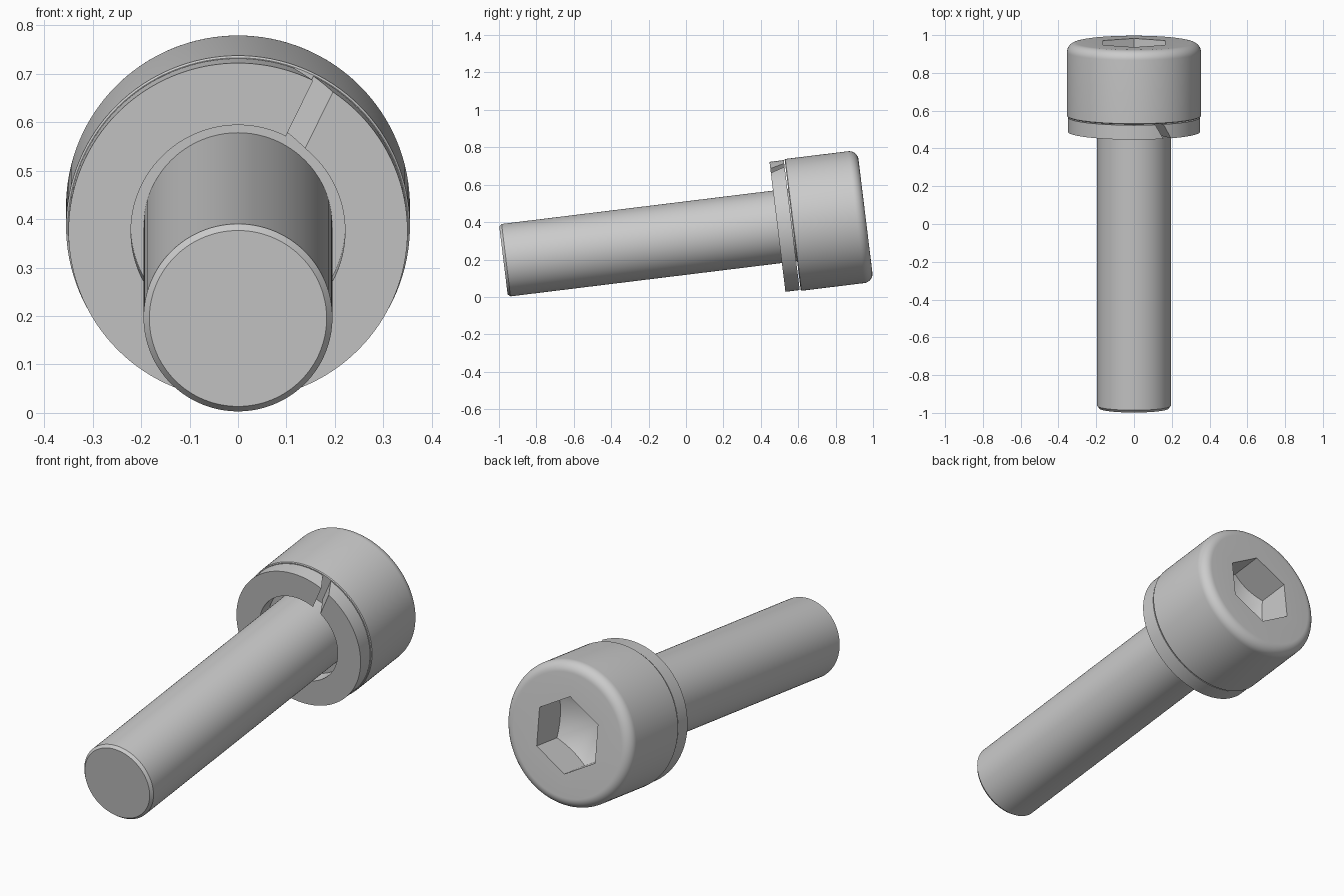
import bpy, bmesh, math
from mathutils import Matrix, Vector

if "Cube" in bpy.data.objects:
    bpy.data.objects.remove(bpy.data.objects["Cube"])

TILT = Matrix.Translation((0, -0.976, 0.195)) @ Matrix.Rotation(math.radians(7), 4, 'X')


def add_object(name, bm):
    bmesh.ops.remove_doubles(bm, verts=bm.verts, dist=1e-5)
    bmesh.ops.recalc_face_normals(bm, faces=bm.faces)
    mesh = bpy.data.meshes.new(name)
    bm.to_mesh(mesh)
    bm.free()
    ob = bpy.data.objects.new(name, mesh)
    bpy.context.collection.objects.link(ob)
    ob.matrix_world = TILT
    return ob


def lathe(name, profile, steps=128, closed=False):
    """Spin (radius, distance along axis) points about the local y axis."""
    bm = bmesh.new()
    vs = [bm.verts.new((r, s, 0)) for r, s in profile]
    edges = [bm.edges.new(p) for p in zip(vs, vs[1:])]
    if closed:
        edges.append(bm.edges.new((vs[-1], vs[0])))
    bmesh.ops.spin(bm, geom=vs + edges, cent=(0, 0, 0), axis=(0, 1, 0),
                   angle=2 * math.pi, steps=steps, use_merge=True)
    return add_object(name, bm)


def prism(name, base, offset):
    bm = bmesh.new()
    face = bm.faces.new([bm.verts.new(p) for p in base])
    new = bmesh.ops.extrude_face_region(bm, geom=[face], use_keep_orig=True)
    bmesh.ops.translate(bm, vec=offset,
                        verts=[g for g in new['geom'] if isinstance(g, bmesh.types.BMVert)])
    return add_object(name, bm)


def boolean(ob, cutter, operation='DIFFERENCE'):
    cutter.hide_render = True
    cutter.hide_viewport = False
    cutter.display_type = 'WIRE'
    mod = ob.modifiers.new(operation.lower(), 'BOOLEAN')
    mod.object, mod.operation, mod.solver = cutter, operation, 'EXACT'
    bpy.context.view_layer.objects.active = ob
    bpy.ops.object.modifier_apply(modifier=mod.name)
    bpy.data.objects.remove(cutter)


def smooth(ob):
    bpy.ops.object.select_all(action='DESELECT')
    ob.select_set(True)
    bpy.context.view_layer.objects.active = ob
    bpy.ops.object.shade_smooth_by_angle(angle=math.radians(25))


# Bolt: chamfered shaft and head with a rounded rim
END, HEAD, R, FILLET = 1.95, 1.558, 0.355, 0.05
rim = [(R - FILLET + FILLET * math.cos(a), END - FILLET + FILLET * math.sin(a))
       for a in (math.radians(9 * i) for i in range(11))]
bolt = lathe("socket_bolt", [(0, 0), (0.183, 0), (0.195, 0.014), (0.195, HEAD),
                             (R - 0.004, HEAD), (R, HEAD + 0.004)] + rim + [(0, END)])

# Hex socket with a drilled cone floor
corner = 0.165 / math.cos(math.pi / 6)
hexagon = [(corner * math.sin(i * math.pi / 3), END + 0.1, corner * math.cos(i * math.pi / 3))
           for i in range(6)]
socket = prism("socket_cutter", hexagon, Vector((0, -0.5, 0)))
drill = lathe("drill_cutter", [(0, END - 0.275), (0.2, END - 0.16), (0.2, END + 0.2), (0, END + 0.2)], 96)
boolean(socket, drill, 'INTERSECT')
boolean(bolt, socket)
smooth(bolt)

# Split lock washer with a slanted cut
washer = lathe("lock_washer", [(0.221, 1.476), (0.35, 1.476), (0.35, 1.553), (0.221, 1.553)], closed=True)
a = math.radians(64)
along = Vector((math.cos(a), 0, math.sin(a)))
across = Vector((math.sin(a), 0, -math.cos(a)))
slant = 0.6
section = []
for s, side in ((1.44, 0.002), (1.44, 0.049), (1.59, 0.049), (1.59, 0.002)):
    section.append(along * 0.15 + across * (side - slant * (s - 1.476)) + Vector((0, s, 0)))
boolean(washer, prism("slot_cutter", section, along * 0.3))
smooth(washer)
